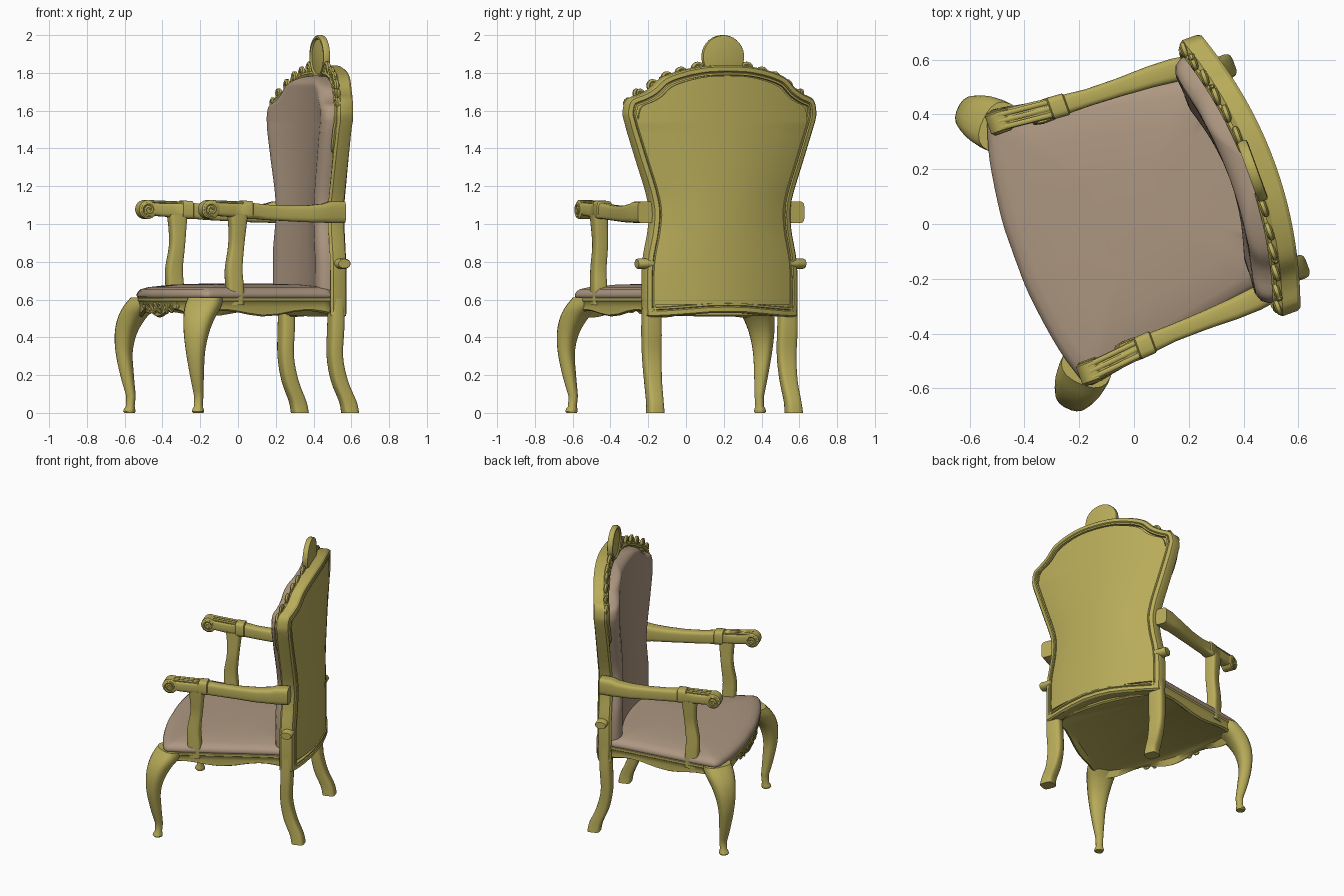
import bpy, bmesh, math
from mathutils import Vector, Matrix

if "Cube" in bpy.data.objects:
    bpy.data.objects.remove(bpy.data.objects["Cube"])

# chair is modelled facing -y on its own axis, then turned as a whole
PLACE = Matrix.Translation((-0.012, 0.032, 0)) @ Matrix.Rotation(math.radians(-70), 4, 'Z')


def material(name, col):
    m = bpy.data.materials.new(name)
    m.diffuse_color = (*col, 1)
    m.use_nodes = True
    m.node_tree.nodes["Principled BSDF"].inputs["Base Color"].default_value = m.diffuse_color
    return m


GOLD = material("gilded_wood", (0.48, 0.41, 0.10))
CLOTH = material("beige_fabric", (0.42, 0.31, 0.22))


def build(name, lofts, mat, mirror=False, angle=40):
    """Each loft is (rings, closed): skin consecutive rings, cap if open."""
    bm = bmesh.new()
    for sx in ((1, -1) if mirror else (1,)):
        for rings, closed in lofts:
            vs = [[bm.verts.new((p[0] * sx, p[1], p[2])) for p in r] for r in rings]
            n = len(vs[0])
            pairs = list(zip(vs, vs[1:])) + ([(vs[-1], vs[0])] if closed else [])
            for a, b in pairs:
                for i in range(n):
                    bm.faces.new((a[i], a[(i + 1) % n], b[(i + 1) % n], b[i]))
            if not closed:
                bm.faces.new(vs[0])
                bm.faces.new(vs[-1])
    bmesh.ops.recalc_face_normals(bm, faces=bm.faces)
    me = bpy.data.meshes.new(name)
    bm.to_mesh(me)
    bm.free()
    me.materials.append(mat)
    ob = bpy.data.objects.new(name, me)
    bpy.context.collection.objects.link(ob)
    ob.matrix_world = PLACE
    bpy.ops.object.select_all(action='DESELECT')
    ob.select_set(True)
    bpy.context.view_layer.objects.active = ob
    bpy.ops.object.shade_smooth_by_angle(angle=math.radians(angle))
    return ob


def smooth(pts, n=4):
    """Catmull-Rom through the points."""
    P = [Vector(p) for p in pts]
    P = [2 * P[0] - P[1]] + P + [2 * P[-1] - P[-2]]
    out = []
    for a, b, c, d in zip(P, P[1:], P[2:], P[3:]):
        for k in range(n):
            t = k / n
            out.append(0.5 * (2 * b + (c - a) * t + (2 * a - 5 * b + 4 * c - d) * t * t
                              + (3 * b - a - 3 * c + d) * t ** 3))
    return out + [P[-2]]


def oval(c, a, b, n=16, e=1.0):
    """Ring around c with half-axis vectors a and b; e < 1 is squarer."""
    f = lambda v: math.copysign(abs(v) ** e, v)
    return [Vector(c) + Vector(a) * f(math.cos(q)) + Vector(b) * f(math.sin(q))
            for q in (2 * math.pi * (i + 0.5) / n for i in range(n))]


def tube(path, r, N):
    """Carved strand lying flat against normal N, thin at both ends."""
    rings = []
    for i, p in enumerate(path):
        T = (path[min(i + 1, len(path) - 1)] - path[max(i - 1, 0)]).normalized()
        k = r * (0.4 if i in (0, len(path) - 1) else 1)
        rings.append(oval(p, T.cross(N) * k, N * k, 6))
    return rings, False


def spiral(c, R, u, v, turns=1.6, r=0.012, start=0.0):
    """Carved scroll lying in plane u, v."""
    c, u, v = Vector(c), Vector(u), Vector(v)
    n = int(14 * turns)
    return tube([c + (u * math.cos(start + 2 * math.pi * turns * k / n)
                      + v * math.sin(start + 2 * math.pi * turns * k / n)) * R * (0.15 + 0.85 * k / n)
                 for k in range(n + 1)], r, u.cross(v))


# ---- back: outline and bow shared by frame, panel and pad
SIDE = [(.425, .51), (.43, .6), (.425, .8), (.393, .98), (.395, 1.12), (.47, 1.36), (.527, 1.54),
        (.535, 1.6), (.515, 1.66), (.45, 1.69), (.40, 1.72), (.34, 1.775), (.24, 1.812),
        (.12, 1.835), (0, 1.84)]
side = smooth(SIDE)


def bow(x, z):
    w = .535
    if z < 1.53:
        for (x0, z0), (x1, z1) in zip(SIDE, SIDE[1:]):
            if z <= z1:
                w = x0 + (x1 - x0) * max(0, z - z0) / (z1 - z0)
                break
    return .56 - .095 * min(1, abs(x) / w) ** 2


half = [Vector(p) for p in ((0, .53), (.1, .528), (.2, .52), (.3, .512), (.38, .508))] + side
loop = half + [Vector((-p.x, p.y)) for p in half[-2:0:-1]]
section = [(.008, 0), (0, .012), (0, .07), (.012, .088), (.03, .082), (.036, .092), (.052, .092),
           (.068, .075), (.068, .02), (.052, .02), (.05, 0), (.04, 0), (.036, .008), (.03, 0)]
rings = []
for i, p in enumerate(loop):
    t = (loop[(i + 1) % len(loop)] - loop[i - 1]).normalized()
    inw = Vector((-t.y, t.x))
    rings.append([(p.x + inw.x * o, bow(p.x + inw.x * o, p.y + inw.y * o) - d, p.y + inw.y * o)
                  for o, d in section])
build("back_frame", [(rings, True)], GOLD, angle=30)


def slab(name, s, z0, z1, back, front, puff, mat):
    out, m = [], 20
    for w, z in side:
        w, z = max(w * s, .015), z0 + (z - .51) * (z1 - z0) / 1.33
        row = []
        for k in range(m + 1):
            t = math.sin(math.pi / 2 * (2 * k / m - 1))
            e = min(1, min(w * (1 - abs(t)), z - z0, (z1 - z) * 1.5) / .08)
            row.append((w * t, bow(w * t, z) - front - puff * math.sqrt(max(0, 1 - (1 - e) ** 2)), z))
        row += [(x, bow(x, z) - back, z) for x, y, z in row[::-1]]
        out.append(row)
    build(name, [(out, False)], mat, angle=50)


slab("back_panel", .885, .575, 1.785, .008, .04, 0, GOLD)
slab("back_cushion", .895, .58, 1.785, .03, .09, .085, CLOTH)

# ---- crest medallion and carved scrolls along the top rail
build("crest_medallion", [([oval((0, y, 1.885), (.117 * s, 0, 0), (0, 0, .115 * s), 32) for s, y in
      ((.9, .493), (.98, .49), (1, .485), (1, .465), (.95, .455), (.86, .455), (.8, .463), (.4, .457), (.1, .455))],
      False)], GOLD)
X, Y, Z = Vector((1, 0, 0)), Vector((0, 1, 0)), Vector((0, 0, 1))
crest = [spiral((x, bow(x, z) - .088, z), R, X * f, Z, 1.7, .013, a) for x, z, R, f, a in
         ((.14, 1.82, .036, 1, 0), (.225, 1.80, .032, -1, 1), (.305, 1.775, .036, 1, 2), (.375, 1.735, .03, -1, 1),
          (.445, 1.69, .028, 1, 3), (.495, 1.64, .025, -1, 0), (.06, 1.79, .03, -1, 2))]
# leafy strand linking the scrolls and running down the shoulders
strand = smooth([(.05, 1.80), (.2, 1.785), (.31, 1.745), (.4, 1.69), (.47, 1.65), (.505, 1.58), (.485, 1.48), (.45, 1.38)])
crest.append(tube([Vector((p.x, bow(p.x, p.y) - .092, p.y)) for p in strand], .014, Y))
build("crest_scrolls", crest, GOLD, mirror=True)

# ---- rear legs sweeping backwards at the foot
rear = smooth([(.39, .503, 0, .045, .042), (.388, .49, .06, .042, .042), (.382, .445, .17, .044, .04),
               (.38, .42, .3, .05, .036), (.383, .424, .45, .052, .038), (.385, .427, .62, .045, .036)])
build("rear_legs", [([oval(r[:3], X * r[3], Y * r[4], 16, .5) for r in rear], False)], GOLD, mirror=True)

# ---- cabriole front legs, set on the diagonal: offset, z, depth, width
D, Pp = Vector((.707, -.707, 0)), Vector((.707, .707, 0))
front = [(0, 0, .026, .026), (.002, .008, .031, .031), (0, .022, .028, .028), (-.004, .035, .022, .022)]
front += [tuple(v) for v in smooth([(-.008, .09, .024, .024), (.015, .2, .034, .036), (.032, .32, .041, .05),
          (.022, .42, .053, .066), (-.012, .5, .068, .082), (-.058, .56, .08, .095), (-.095, .612, .07, .095)])]
build("front_legs", [([oval(Vector((.53, -.405, z)) + D * o, D * a, Pp * b, 18, .8)
                       for o, z, a, b in front], False)], GOLD, mirror=True)

# ---- seat: bowed front, tapering sides, bowed rear
hs = smooth([(0, -.45), (.15, -.446), (.36, -.415), (.50, -.375)]) + smooth(
    [(.527, -.355), (.53, -.32), (.49, -.1), (.42, .25), (.395, .40)]) + smooth([(.36, .43), (.2, .48), (0, .50)])
seat = hs + [Vector((-p.x, p.y)) for p in hs[-2:0:-1]]


def scallop(p):
    return .525 - .02 * math.cos(p.x * 14) * (p.y < -.33) - .015 * math.cos(p.y * 12) * (p.y >= -.33)


def seat_ring(s, z, fn=None):
    return [(p.x * s, p.y * s, fn(p) if fn else z) for p in seat]


build("seat_apron", [([seat_ring(.9, .545), seat_ring(.95, 0, scallop), seat_ring(.98, 0, lambda p: scallop(p) + .008),
      seat_ring(.975, .56), seat_ring(.985, .585), seat_ring(1, .593), seat_ring(1, .608), seat_ring(.97, .615)],
      False)], GOLD)
# upholstery stops at the front face of the back
pad = [[(p[0], min(p[1], .40), p[2]) for p in seat_ring(s, z)] for s, z in
       ((.98, .606), (1.0, .614), (1.003, .627), (.99, .642), (.96, .655), (.88, .666), (.65, .679), (.3, .685))]
build("seat_cushion", [(pad, False)], CLOTH, angle=60)
build("front_apron_scrolls", [spiral((x, y, z), R, X * f, Z, 1.6, .009, a) for x, y, z, R, f, a in
      ((.045, -.44, .55, .034, 1, 0), (.12, -.435, .555, .028, -1, 1), (.185, -.428, .56, .026, 1, 2),
       (.25, -.418, .565, .02, -1, 0))], GOLD, mirror=True)

# ---- arm posts
post = smooth([(.463, -.175, .57, .038, .044), (.463, -.175, .66, .038, .045), (.462, -.18, .76, .036, .043),
               (.458, -.165, .88, .036, .038), (.463, -.16, .97, .038, .042), (.468, -.16, 1.05, .04, .05)])
build("arm_posts", [([oval(r[:3], X * r[3], Y * r[4], 16, .4) for r in post], False)], GOLD, mirror=True)

# ---- arms: y, x, z, half width, half height
arm = [(-.33, .486, 1.085, .037, .036), (-.26, .481, 1.077, .038, .036), (-.19, .473, 1.074, .038, .038),
       (-.145, .467, 1.075, .038, .04), (-.14, .466, 1.076, .042, .048), (-.085, .462, 1.075, .042, .048),
       (-.08, .462, 1.07, .036, .042), (0, .457, 1.062, .032, .041), (.12, .453, 1.056, .034, .041),
       (.24, .45, 1.054, .04, .045), (.33, .443, 1.058, .044, .05), (.37, .435, 1.062, .046, .058),
       (.45, .425, 1.062, .045, .058)]
arms = [([oval((x, y, z), X * a, Z * b, 16, .45) for y, x, z, a, b in arm], False)]
# rolled hand-rest, side volutes and top ridges
arms.append(([oval((.486 + x, -.328, 1.077), Y * r, Z * r, 20) for x, r in
              ((-.038, .042), (-.033, .05), (.033, .05), (.038, .042))], False))
for x in (.449, .523):
    arms.append(spiral((x, -.328, 1.077), .04, Y, Z, 1.8, .008, 0))
for o in (-.024, 0, .024):
    arms.append(([oval((.486 + o, -.335, 1.12), X * .01, Z * .008, 8),
                  oval((.467 + o, -.145, 1.112), X * .01, Z * .008, 8)], False))
build("arms", arms, GOLD, mirror=True)

# ---- small scroll knobs on the back uprights
build("back_knobs", [([oval((x, .44, .79), Y * r * 1.4, Z * r, 16) for x, r in
      ((.38, .028), (.462, .028), (.472, .024))], False)], GOLD, mirror=True)
